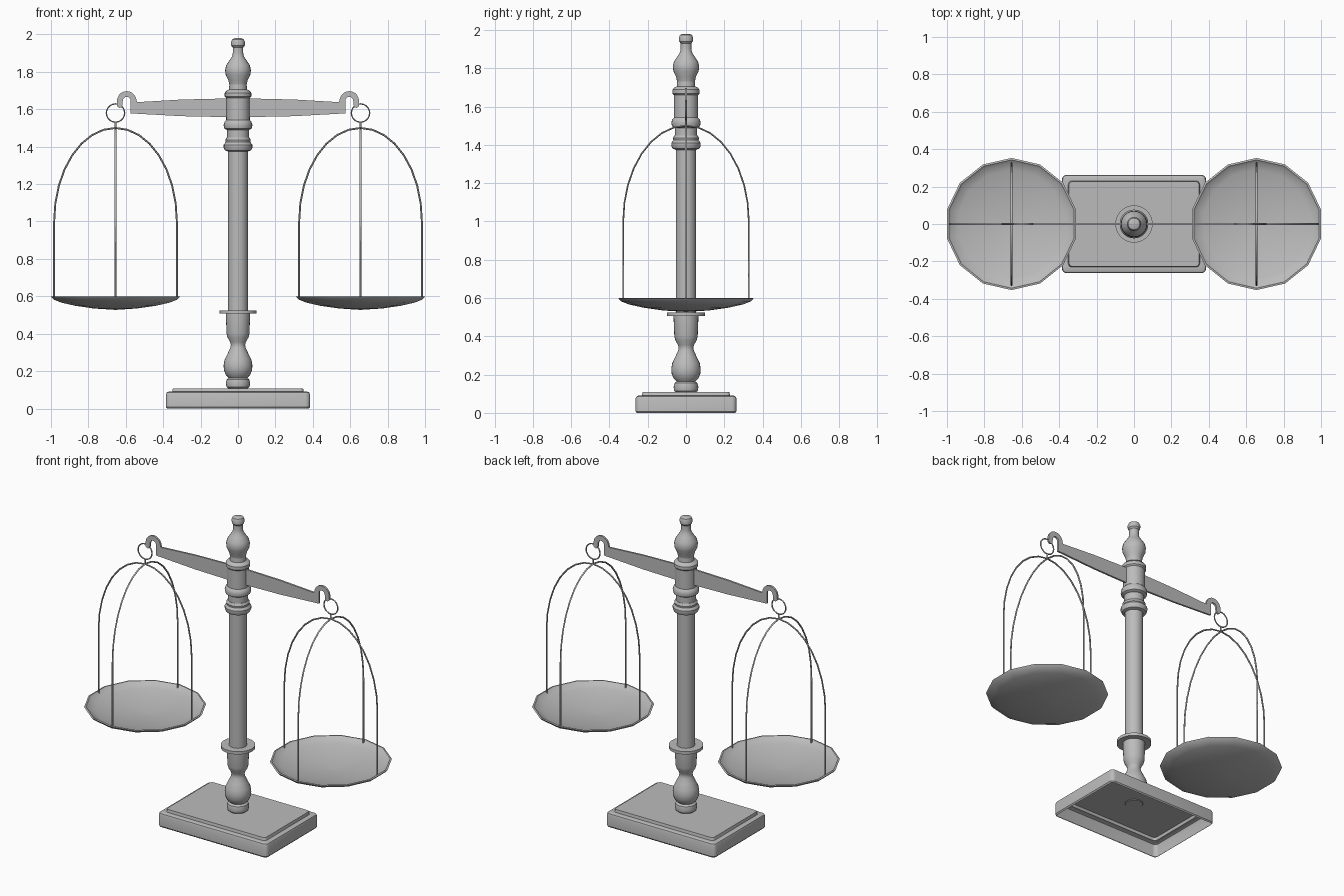
import bpy, bmesh
from math import pi, sin, cos, radians

if "Cube" in bpy.data.objects:
    bpy.data.objects.remove(bpy.data.objects["Cube"], do_unlink=True)

grey = bpy.data.materials.new("plain grey metal")
grey.use_nodes = True
GREY = (0.5, 0.5, 0.5, 1)
grey.diffuse_color = GREY
grey.node_tree.nodes["Principled BSDF"].inputs["Base Color"].default_value = GREY


def finish(obj, angle=35):
    """Give the object its colour and smooth shading."""
    obj.data.materials.clear()
    obj.data.materials.append(grey)
    bpy.ops.object.select_all(action='DESELECT')
    obj.select_set(True)
    bpy.context.view_layer.objects.active = obj
    if angle:
        bpy.ops.object.shade_smooth_by_angle(angle=radians(angle))
    return obj


def mesh_object(name, bm, angle=35):
    bmesh.ops.recalc_face_normals(bm, faces=bm.faces)
    me = bpy.data.meshes.new(name)
    bm.to_mesh(me)
    bm.free()
    obj = bpy.data.objects.new(name, me)
    bpy.context.collection.objects.link(obj)
    return finish(obj, angle)


def loft(name, loops, cap_first=True, cap_last=True, angle=35):
    """Skin a stack of closed loops of equal length."""
    bm = bmesh.new()
    rings = [[bm.verts.new(p) for p in loop] for loop in loops]
    n = len(rings[0])
    for a, b in zip(rings, rings[1:]):
        for i in range(n):
            j = (i + 1) % n
            bm.faces.new((a[i], a[j], b[j], b[i]))
    if cap_first:
        bm.faces.new(rings[0])
    if cap_last:
        bm.faces.new(rings[-1])
    return mesh_object(name, bm, angle)


def circle(r, z, n, x=0):
    return [(x + r * cos(pi / 2 + 2 * pi * i / n),
             r * sin(pi / 2 + 2 * pi * i / n), z) for i in range(n)]


def rounded_rect(hx, hy, r, z, steps=4):
    pts = []
    for k, (sx, sy) in enumerate(((1, 1), (-1, 1), (-1, -1), (1, -1))):
        for s in range(steps + 1):
            a = (k + s / steps) * pi / 2
            pts.append((sx * (hx - r) + r * cos(a), sy * (hy - r) + r * sin(a), z))
    return pts


def wire(name, pts, r, cyclic=False):
    cu = bpy.data.curves.new(name, 'CURVE')
    cu.dimensions = '3D'
    cu.bevel_depth = r
    cu.bevel_resolution = 1
    cu.use_fill_caps = True
    sp = cu.splines.new('POLY')
    sp.points.add(len(pts) - 1)
    for p, co in zip(sp.points, pts):
        p.co = (*co, 1)
    sp.use_cyclic_u = cyclic
    obj = bpy.data.objects.new(name, cu)
    bpy.context.collection.objects.link(obj)
    bpy.ops.object.select_all(action='DESELECT')
    obj.select_set(True)
    bpy.context.view_layer.objects.active = obj
    bpy.ops.object.convert(target='MESH')
    return finish(bpy.context.view_layer.objects.active, 60)


# Base: hollow shell, open underneath, with a raised panel on top
loft("base", [rounded_rect(*p) for p in (
    (.378, .257, .018, 0), (.385, .263, .025, .008), (.385, .263, .025, .075),
    (.381, .259, .021, .086), (.372, .25, .015, .09),
    (.352, .23, .02, .09), (.348, .227, .02, .108))], cap_first=False)

# Turned column: one profile per section, radius and height
sections = {
    "column_foot": [(.05, .105), (.061, .115), (.065, .135), (.06, .155), (.045, .167)],
    "column_bulb": [(.045, .16), (.065, .18), (.075, .205), (.077, .23), (.072, .26),
                    (.055, .295), (.041, .325), (.038, .34), (.042, .355), (.056, .38),
                    (.061, .4), (.065, .5), (.065, .51)],
    "collar_disc": [(.1, .507), (.1, .525)],
    "column_shaft": [(.053, .52), (.053, 1.38)],
    "lower_ring": [(.053, 1.374), (.07, 1.38), (.077, 1.395), (.077, 1.41),
                   (.066, 1.424), (.068, 1.436), (.06, 1.45)],
    "column_neck": [(.058, 1.445), (.058, 1.495)],
    "upper_ring": [(.058, 1.488), (.073, 1.497), (.077, 1.515), (.072, 1.533), (.06, 1.545)],
    "beam_housing": [(.063, 1.54), (.063, 1.66), (.071, 1.668), (.071, 1.688),
                     (.06, 1.7), (.048, 1.705), (.046, 1.735)],
    "finial": [(.046, 1.73), (.052, 1.755), (.066, 1.785), (.069, 1.81), (.063, 1.835),
               (.045, 1.862), (.032, 1.882), (.028, 1.9), (.028, 1.93), (.036, 1.94),
               (.037, 1.96), (.031, 1.974), (.018, 1.98)],
}
for name, profile in sections.items():
    loft(name, [circle(r, z, 24) for r, z in profile])

# Beam: flat bar swelling at the middle, with a hook at each end
half = [(.3, 1.563), (.575, 1.578)]
half += [(.595 - .021 * cos(a * pi / 8), 1.645 + .021 * sin(a * pi / 8)) for a in range(9)]
half += [(.62, 1.612), (.635, 1.607), (.648, 1.618)]
half += [(.595 + .052 * cos(a * pi / 10), 1.645 + .052 * sin(a * pi / 10)) for a in range(10)]
half += [(.54, 1.638), (.3, 1.652)]
outline = [(0, 1.557)] + half + [(0, 1.659)] + [(-x, z) for x, z in reversed(half)]
loft("beam", [[(x, y, z) for x, z in outline] for y in (-.006, .006)], angle=0)

# Hanging pans
arch = [(.328, .585), (.328, .8)]
arch += [(.328 * cos(a * pi / 16), 1 + .5 * sin(a * pi / 16)) for a in range(17)]
arch += [(-.328, .8), (-.328, .585)]
for side, label in ((1, "left"), (-1, "right")):
    cx = .655 * side
    dish = [(.01, .528), (.12, .535), (.22, .549), (.3, .567), (.34, .583), (.353, .598),
            (.343, .6), (.33, .588), (.29, .575), (.21, .558), (.12, .545), (.01, .538)]
    loft(label + "_pan", [circle(r, z, 14, cx) for r, z in dish], angle=40)
    wire(label + "_side_hoop", [(cx + u, 0, z) for u, z in arch], .005)
    wire(label + "_cross_hoop", [(cx, u, z) for u, z in arch], .005)
    wire(label + "_link", [(cx, 0, 1.497), (cx, 0, 1.532)], .005)
    wire(label + "_ring", [(cx + .049 * cos(a * pi / 10), 0, 1.58 + .049 * sin(a * pi / 10))
                           for a in range(20)], .004, True)
